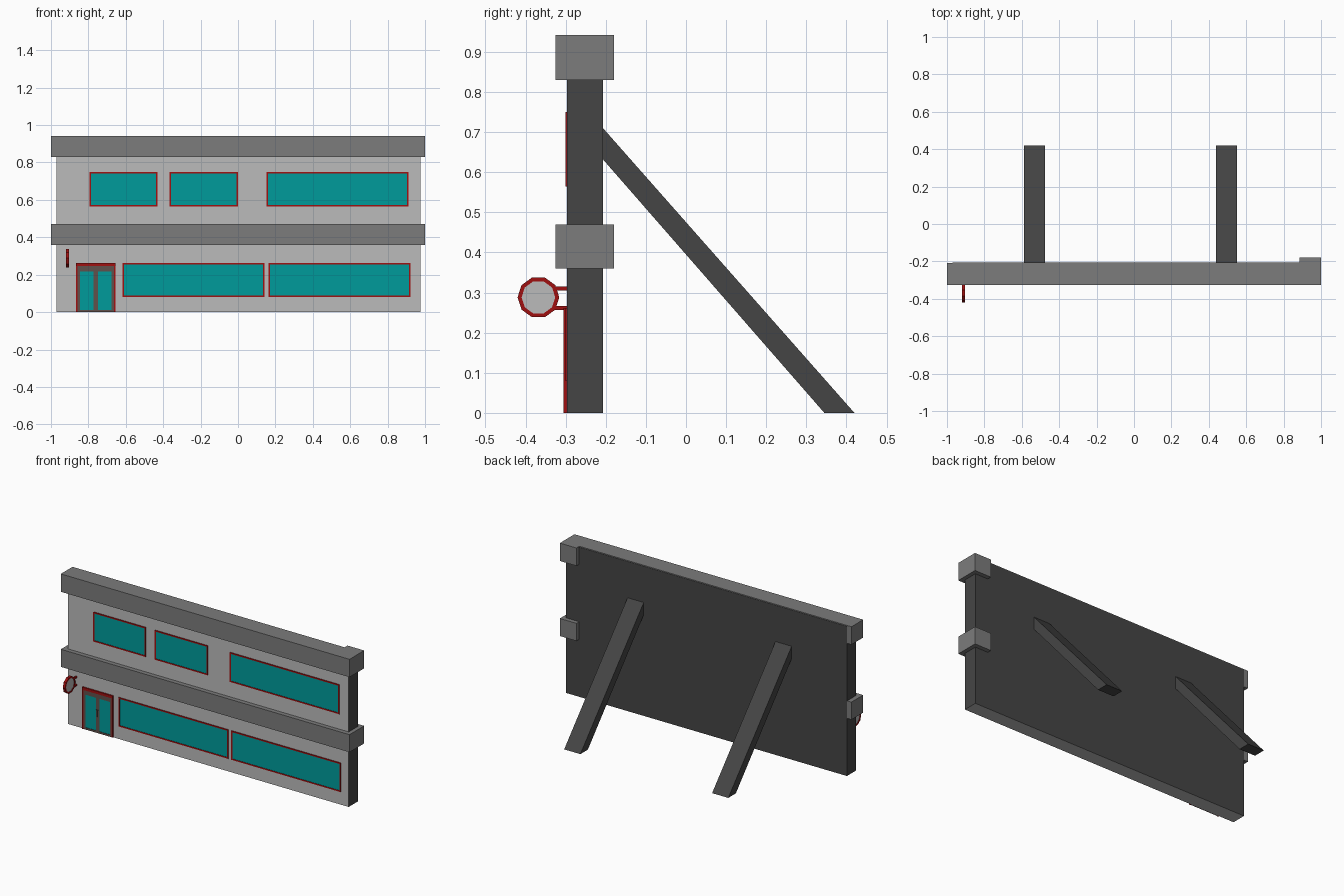
import bpy, math

if "Cube" in bpy.data.objects:
    bpy.data.objects.remove(bpy.data.objects["Cube"])


def mat(name, r, g, b):
    m = bpy.data.materials.new(name)
    m.diffuse_color = (r, g, b, 1)
    m.use_nodes = True
    m.node_tree.nodes["Principled BSDF"].inputs["Base Color"].default_value = m.diffuse_color
    return m


RED = mat("red_trim", 0.35, 0.005, 0.005)
TEAL = mat("teal_glass", 0.0, 0.33, 0.33)
DARK = mat("dark_backing", 0.06, 0.06, 0.06)
LIGHT = mat("light_render", 0.5, 0.5, 0.5)
BAND = mat("band_grey", 0.2, 0.2, 0.2)
BROWN = mat("door_frame", 0.12, 0.08, 0.07)


def mesh(name, verts, faces, m):
    me = bpy.data.meshes.new(name)
    me.from_pydata(verts, [], faces)
    me.materials.append(m)
    ob = bpy.data.objects.new(name, me)
    bpy.context.collection.objects.link(ob)
    return ob


def prism(name, profile, axis, lo, hi, m):
    """Extrude a counter-clockwise 2D outline along x (outline yz) or z (outline xy)."""
    n = len(profile)
    place = (lambda p, t: (t, p[0], p[1])) if axis == "x" else (lambda p, t: (p[0], p[1], t))
    verts = [place(p, t) for t in (lo, hi) for p in profile]
    faces = [tuple(reversed(range(n))), tuple(range(n, 2 * n))]
    faces += [(i, (i + 1) % n, n + (i + 1) % n, n + i) for i in range(n)]
    return mesh(name, verts, faces, m)


def box(name, x0, x1, y0, y1, z0, z1, m):
    return prism(name, [(x0, y0), (x1, y0), (x1, y1), (x0, y1)], "z", z0, z1, m)


FRONT, BACK = -0.297, -0.207


def frame(name, x0, x1, z0, z1, w, y, m):
    """Rectangular ring standing proud of the wall."""
    outer = [(x0, z0), (x1, z0), (x1, z1), (x0, z1)]
    inner = [(x0 + w, z0 + w), (x1 - w, z0 + w), (x1 - w, z1 - w), (x0 + w, z1 - w)]
    verts = [(px, yy, pz) for yy in (y, FRONT + 0.001) for ring in (outer, inner) for px, pz in ring]
    faces = []
    for i in range(4):
        j = (i + 1) % 4
        faces += [(i, j, 4 + j, 4 + i), (8 + j, 8 + i, 12 + i, 12 + j),
                  (j, i, 8 + i, 8 + j), (4 + i, 4 + j, 12 + j, 12 + i)]
    return mesh(name, verts, faces, m)


# Facade wall: light front and underside, dark back and ends
wall = box("facade_wall", -0.97, 0.975, FRONT, BACK, 0, 0.937, DARK)
wall.data.materials.append(LIGHT)
for f in wall.data.polygons:
    if f.normal.y < -0.5 or f.normal.z < -0.5:
        f.material_index = 1

# Cornice and mid band, wrapping round the right-hand end
plan = [(-1, -0.325), (1, -0.325), (1, -0.18), (0.885, -0.18), (0.885, -0.209), (-1, -0.209)]
prism("roof_cornice", plan, "z", 0.83, 0.942, BAND)
prism("mid_band", plan, "z", 0.36, 0.47, BAND)

# Windows
for k, (x0, x1, z0, z1) in enumerate([
        (-0.793, -0.43, 0.565, 0.75), (-0.367, 0.0, 0.565, 0.75), (0.153, 0.912, 0.565, 0.75),
        (-0.617, 0.142, 0.08, 0.262), (0.163, 0.922, 0.08, 0.262)]):
    frame(f"window_frame_{k}", x0, x1, z0, z1, 0.008, -0.301, RED)
    box(f"window_glass_{k}", x0 + 0.007, x1 - 0.007, -0.299, FRONT + 0.001, z0 + 0.007, z1 - 0.007, TEAL)

# Entrance: red jambs and lintel around a double door
box("door_lintel", -0.866, -0.656, -0.306, FRONT + 0.001, 0.246, 0.262, RED)
for side, x in (("left", -0.866), ("right", -0.664)):
    box(f"door_jamb_{side}", x, x + 0.008, -0.305, FRONT + 0.001, 0, 0.246, RED)
box("door_header", -0.858, -0.664, -0.303, FRONT + 0.001, 0.23, 0.246, BROWN)
for side, x0, x1, hx in (("left", -0.858, -0.761, -0.771), ("right", -0.761, -0.664, -0.759)):
    frame(f"door_leaf_{side}", x0, x1, 0, 0.23, 0.012, -0.302, BROWN)
    box(f"door_glass_{side}", x0 + 0.011, x1 - 0.011, -0.299, FRONT + 0.001, 0.011, 0.219, TEAL)
    box(f"door_handle_{side}", hx, hx + 0.008, -0.305, -0.298, 0.1, 0.145, BROWN)

# Ten-sided projecting sign with two bracket arms
CY, CZ, SIDES = -0.368, 0.288, 10


def ring(r, x):
    return [(x, CY + r * math.cos(math.tau * i / SIDES), CZ + r * math.sin(math.tau * i / SIDES))
            for i in range(SIDES)]


rim_verts = ring(0.052, -0.92) + ring(0.052, -0.904) + ring(0.042, -0.904) + ring(0.042, -0.92)
rim_faces = [(s * SIDES + i, s * SIDES + (i + 1) % SIDES,
              (s + 1) % 4 * SIDES + (i + 1) % SIDES, (s + 1) % 4 * SIDES + i)
             for s in range(4) for i in range(SIDES)]
mesh("sign_rim", rim_verts, rim_faces, RED)
prism("sign_panel", [v[1:] for v in ring(0.043, 0)], "x", -0.917, -0.907, LIGHT)
for k, z in enumerate((0.261, 0.31)):
    box(f"sign_arm_{k}", -0.917, -0.907, -0.33, FRONT + 0.001, z - 0.005, z + 0.005, RED)

# Sloping rear props
for side, x in (("left", -0.587), ("right", 0.438)):
    prism(f"rear_prop_{side}", [(BACK, 0.632), (0.345, 0), (0.42, 0), (BACK, 0.71)],
          "x", x, x + 0.112, DARK)
